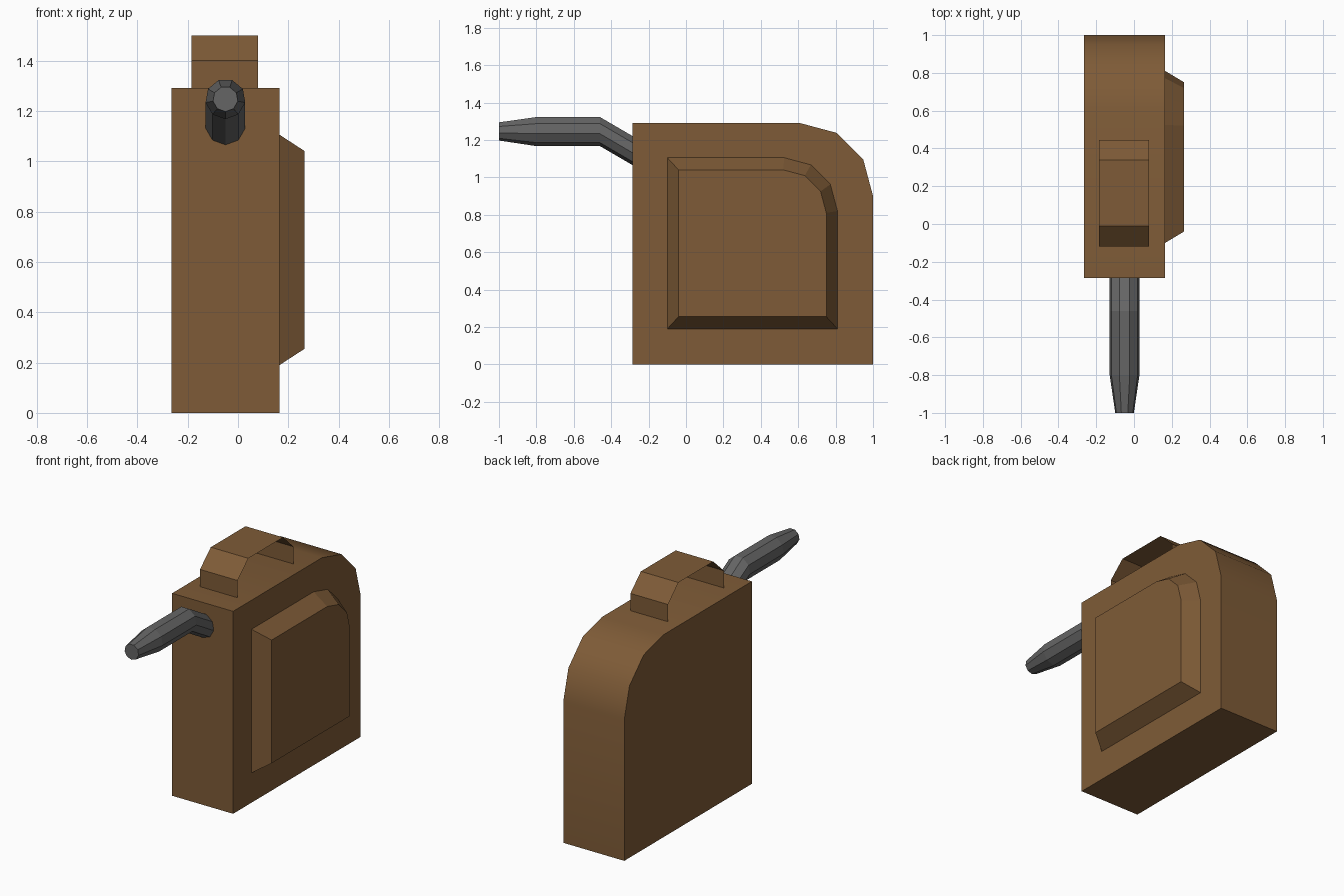
import bpy, bmesh, math

cube = bpy.data.objects.get("Cube")
if cube:
    bpy.data.objects.remove(cube, do_unlink=True)


def material(name, rgb):
    mat = bpy.data.materials.new(name)
    mat.use_nodes = True
    mat.diffuse_color = (*rgb, 1)
    mat.node_tree.nodes["Principled BSDF"].inputs["Base Color"].default_value = (*rgb, 1)
    return mat


def loft(name, rings, mat, closed=True, caps=(), smooth=None):
    """Skin a list of matching point rings; caps lists the rings to fill."""
    bm = bmesh.new()
    rows = [[bm.verts.new(p) for p in ring] for ring in rings]
    count = len(rows[0])
    for a, b in zip(rows, rows[1:]):
        for i in range(count if closed else count - 1):
            j = (i + 1) % count
            bm.faces.new((a[i], a[j], b[j], b[i]))
    for c in caps:
        bm.faces.new(rows[c])
    bmesh.ops.recalc_face_normals(bm, faces=bm.faces)
    mesh = bpy.data.meshes.new(name)
    bm.to_mesh(mesh)
    bm.free()
    mesh.materials.append(mat)
    obj = bpy.data.objects.new(name, mesh)
    bpy.context.collection.objects.link(obj)
    if smooth:
        bpy.ops.object.select_all(action='DESELECT')
        obj.select_set(True)
        bpy.context.view_layer.objects.active = obj
        bpy.ops.object.shade_smooth_by_angle(angle=math.radians(smooth))
    return obj


def side_profile(x, points):
    return [(x, y, z) for y, z in points]


def rounded_slab(y0, y1, z0, z1, r):
    """Rectangle in y and z whose upper back corner is rounded in three steps."""
    arc = [(y1 - r + r * math.sin(math.radians(a)), z1 - r + r * math.cos(math.radians(a)))
           for a in (0, 30, 60, 90)]
    return [(y0, z0), (y0, z1)] + arc + [(y1, z0)]


brown = material("brown", (0.21, 0.105, 0.038))
grey = material("dark grey", (0.13, 0.13, 0.13))

# Main body with rounded upper back corner
outline = rounded_slab(-0.285, 1.0, 0.0, 1.29, 0.39)
loft("body", [side_profile(x, outline) for x in (-0.265, 0.165)], brown,
     caps=(0, 1), smooth=35)

# Raised bevelled panel on the left side
loft("side_panel",
     [side_profile(0.165, rounded_slab(-0.10, 0.81, 0.19, 1.105, 0.285)),
      side_profile(0.265, rounded_slab(-0.04, 0.75, 0.255, 1.04, 0.23))],
     brown, caps=(1,))

# Carry handle: a folded strap, open at both sides
strap = [(-0.118, 1.29), (-0.118, 1.4), (-0.01, 1.5),
         (0.34, 1.5), (0.445, 1.4), (0.445, 1.29)]
loft("top_handle", [side_profile(x, strap) for x in (-0.185, 0.08)], brown, closed=False)

# Nine-sided bent spout with tapered tip
sides = 9
rings = []
for y, z, r in ((-0.285, 1.145, 0.08), (-0.46, 1.247, 0.08),
                (-0.8, 1.247, 0.08), (-1.0, 1.247, 0.05)):
    angles = [math.tau * i / sides - math.pi / 2 for i in range(sides)]
    rings.append([(-0.05 + r * math.cos(a), y, z + r * math.sin(a)) for a in angles])
loft("spout", rings, grey, caps=(0, -1))
